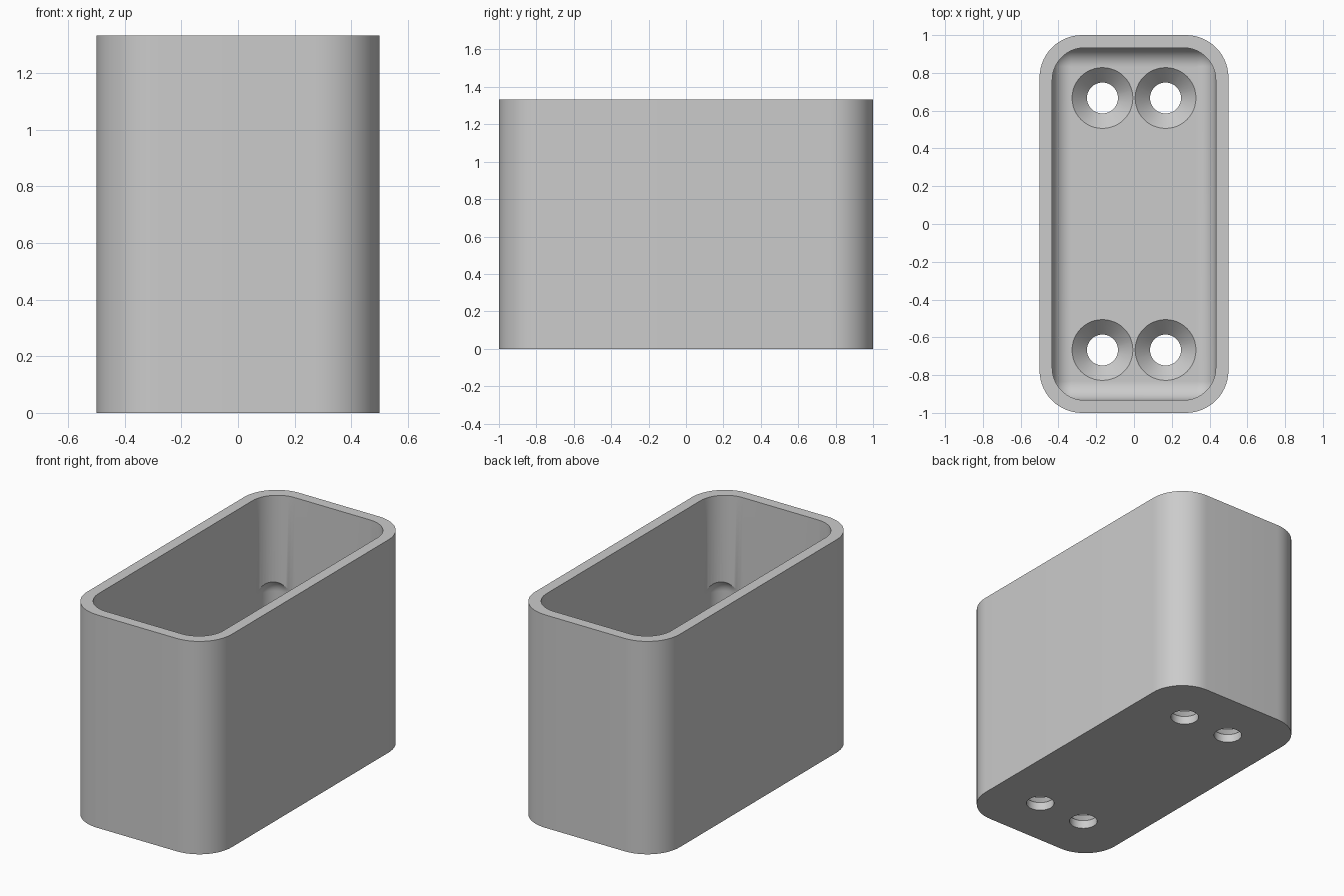
import bpy, bmesh
from math import sin, cos, pi, radians

HALF_X, HALF_Y, HEIGHT = 0.5, 1.0, 1.333
IN_X, IN_Y = 0.433, 0.933
FLOOR, FILLET = 0.133, 0.1
STEPS = 14

cube = bpy.data.objects.get("Cube")
if cube:
    bpy.data.objects.remove(cube, do_unlink=True)

grey = bpy.data.materials.new("plain_grey")
grey.use_nodes = True
colour = (0.6, 0.6, 0.6, 1)
grey.diffuse_color = colour
grey.node_tree.nodes["Principled BSDF"].inputs["Base Color"].default_value = colour


def rounded_ring(bm, hx, hy, corner, inset, z):
    """Ring of vertices along a rounded rectangle, moved inward by the inset."""
    r = corner - inset
    ring = []
    for k, (sx, sy) in enumerate([(1, 1), (-1, 1), (-1, -1), (1, -1)]):
        for i in range(STEPS + 1):
            a = (k + i / STEPS) * pi / 2
            ring.append(bm.verts.new((sx * (hx - corner) + r * cos(a),
                                      sy * (hy - corner) + r * sin(a), z)))
    return ring


def round_ring(bm, x, y, r, z, n=48):
    return [bm.verts.new((x + r * cos(2 * pi * i / n), y + r * sin(2 * pi * i / n), z))
            for i in range(n)]


def loft(name, make_rings):
    """Closed solid skinned over a sequence of rings."""
    bm = bmesh.new()
    rings = make_rings(bm)
    n = len(rings[0])
    for a, b in zip(rings, rings[1:]):
        for i in range(n):
            j = (i + 1) % n
            bm.faces.new((a[i], a[j], b[j], b[i]))
    bm.faces.new(rings[0][::-1])
    bm.faces.new(rings[-1])
    bmesh.ops.remove_doubles(bm, verts=bm.verts, dist=1e-5)
    bmesh.ops.recalc_face_normals(bm, faces=bm.faces)
    mesh = bpy.data.meshes.new(name)
    bm.to_mesh(mesh)
    bm.free()
    mesh.materials.append(grey)
    obj = bpy.data.objects.new(name, mesh)
    bpy.context.collection.objects.link(obj)
    return obj


def cut_away(target, cutter):
    cutter.hide_render = True
    cut = target.modifiers.new("cut", 'BOOLEAN')
    cut.operation = 'DIFFERENCE'
    cut.solver = 'EXACT'
    cut.object = cutter
    bpy.context.view_layer.objects.active = target
    bpy.ops.object.modifier_apply(modifier=cut.name)
    bpy.data.objects.remove(cutter, do_unlink=True)


# Socket body: solid block with rounded upright corners
body = loft("socket_body", lambda bm: [
    rounded_ring(bm, HALF_X, HALF_Y, 0.225, 0, z) for z in (0, HEIGHT)])


# Lower cavity: box rounded on every edge, with tighter corners than the mouth
def lower_cavity(bm):
    top = 0.82
    quarter = [i / STEPS * pi / 2 for i in range(STEPS)]
    profile = [(FILLET * (1 - sin(a)), FLOOR + FILLET * (1 - cos(a))) for a in quarter]
    profile.append((0, FLOOR + FILLET))
    profile += [(inset, FLOOR + top - z) for inset, z in reversed(profile)]
    profile[0] = (FILLET * 0.999, FLOOR)
    profile[-1] = (FILLET * 0.999, top)
    return [rounded_ring(bm, IN_X, IN_Y, FILLET, inset, z) for inset, z in profile]


cut_away(body, loft("lower_cavity_cutter", lower_cavity))

# Cavity mouth: straight walls with wider corners
cut_away(body, loft("mouth_cutter", lambda bm: [
    rounded_ring(bm, IN_X, IN_Y, 0.172, 0, z) for z in (0.5, HEIGHT + 0.2)]))

# Four countersunk screw holes
shank, head = 0.082, 0.161
hole_profile = [(shank, -0.1), (shank, 0.052), (head, FLOOR), (head, FLOOR + 0.2)]
for x in (-0.167, 0.167):
    for y in (-0.667, 0.667):
        cut_away(body, loft("screw_hole_cutter", lambda bm: [
            round_ring(bm, x, y, r, z) for r, z in hole_profile]))

# Smooth shading with sharp rims
bpy.ops.object.select_all(action='DESELECT')
body.select_set(True)
bpy.context.view_layer.objects.active = body
bpy.ops.object.shade_smooth_by_angle(angle=radians(25))
